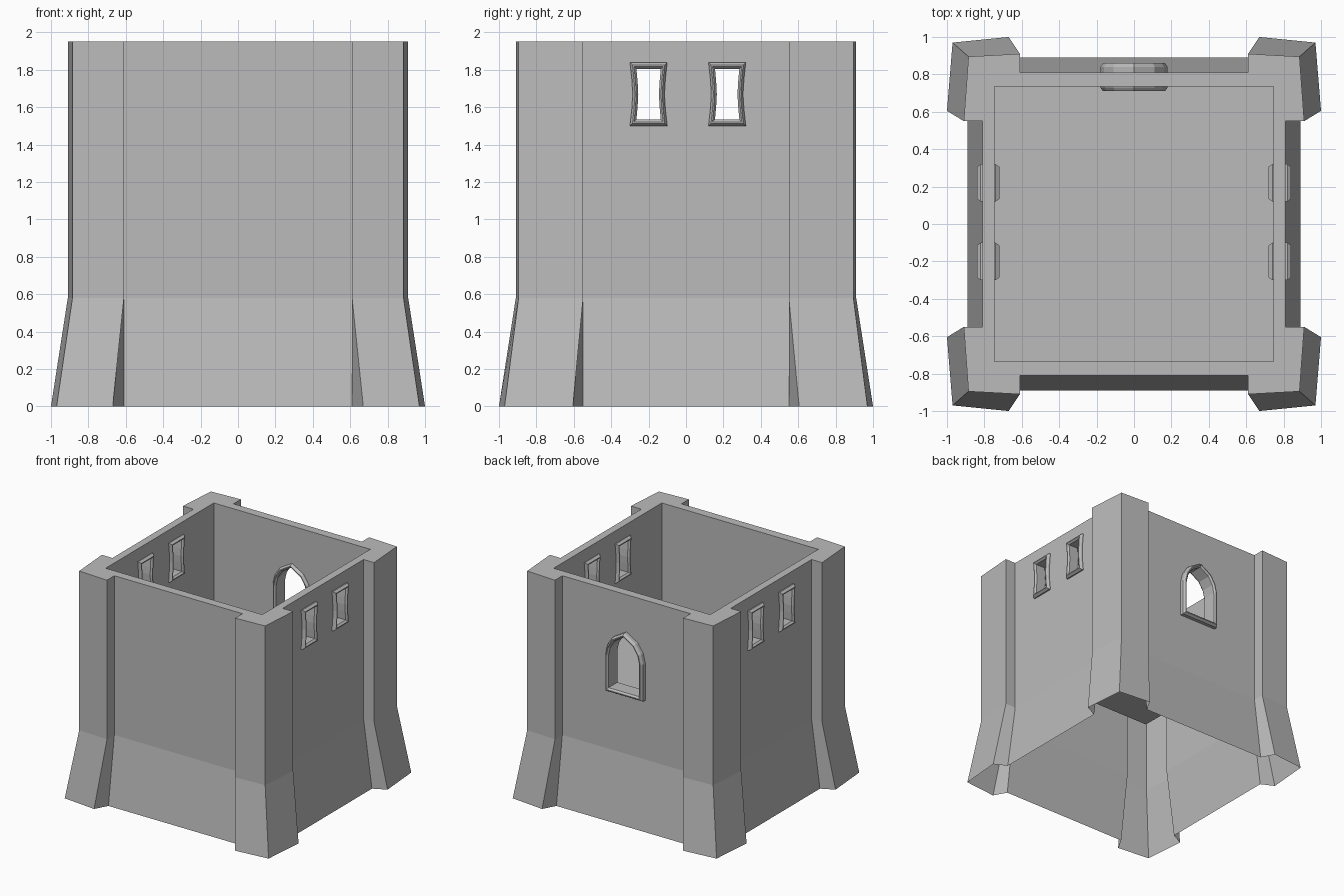
import bpy
import bmesh

if "Cube" in bpy.data.objects:
    bpy.data.objects.remove(bpy.data.objects["Cube"])

stone = bpy.data.materials.new("grey_stone")
stone.use_nodes = True
STONE = (0.5, 0.5, 0.5, 1)
stone.diffuse_color = STONE
stone.node_tree.nodes["Principled BSDF"].inputs["Base Color"].default_value = STONE


def loft(name, rings, closed=False):
    """Skin a stack of equal-length rings; cap the ends or join them into a loop."""
    bm = bmesh.new()
    loops = [[bm.verts.new(p) for p in ring] for ring in rings]
    n = len(loops[0])
    pairs = list(zip(loops, loops[1:]))
    if closed:
        pairs.append((loops[-1], loops[0]))
    else:
        bm.faces.new(loops[0])
        bm.faces.new(loops[-1])
    for a, b in pairs:
        for i in range(n):
            j = (i + 1) % n
            bm.faces.new((a[i], a[j], b[j], b[i]))
    bmesh.ops.recalc_face_normals(bm, faces=bm.faces)
    mesh = bpy.data.meshes.new(name)
    bm.to_mesh(mesh)
    bm.free()
    mesh.materials.append(stone)
    obj = bpy.data.objects.new(name, mesh)
    bpy.context.collection.objects.link(obj)
    return obj


def plan(quarter, z):
    """Mirror one corner's outline around the whole tower."""
    back = quarter[::-1]
    pts = quarter + [(-x, y) for x, y in back]
    pts += [(-x, -y) for x, y in quarter] + [(x, -y) for x, y in back]
    return [(x, y, z) for x, y in pts]


def inset(outline, amount):
    """Shrink an outline towards the middle of its bounding box."""
    us, vs = zip(*outline)
    cu, cv = (min(us) + max(us)) / 2, (min(vs) + max(vs)) / 2
    ku = 1 - 2 * amount / (max(us) - min(us))
    kv = 1 - 2 * amount / (max(vs) - min(vs))
    return [(cu + (u - cu) * ku, cv + (v - cv) * kv) for u, v in outline]


def place(outline, depth, axis):
    if axis == "x":
        return [(depth, u, v) for u, v in outline]
    return [(u, depth, v) for u, v in outline]


def frame(name, outline, near, far, axis, side=1):
    """Bevelled window surround reaching through the wall."""
    profile = [(0.014, near), (0, near + 0.02), (0, far - 0.02), (0.014, far),
               (0.022, far), (0.035, far - 0.015),
               (0.035, near + 0.015), (0.022, near)]
    return loft(name, [place(inset(outline, a), side * d, axis) for a, d in profile], True)


# Tower body with battered base and corner buttresses
base = [(0.89, 0.55), (1.0, 0.605), (0.97, 0.97), (0.67, 1.0), (0.61, 0.89)]
upper = [(0.81, 0.55), (0.91, 0.55), (0.885, 0.895), (0.61, 0.91), (0.61, 0.81)]
tower = loft("tower_walls", [plan(base, 0), plan(upper, 0.58), plan(upper, 1.95)])

# Window outlines
waist = [(0.1, 1.5), (0.09, 1.59), (0.085, 1.67), (0.09, 1.75), (0.1, 1.84)]
slit = waist + [(-u, v) for u, v in reversed(waist)]
arch_half = [(0.18, 1.09), (0.18, 1.41), (0.16, 1.49), (0.11, 1.565)]
arch = arch_half + [(0, 1.63)] + [(-u, v) for u, v in reversed(arch_half)]

# Room and window openings
room = [(0.745, 0.735)]
cutters = [loft("room_cutter", [plan(room, 1.08), plan(room, 2.2)])]
hole = inset(arch, 0.028)
cutters.append(loft("arch_cutter", [place(hole, d, "y") for d in (0.5, 1.1)]))
frame("arched_window_frame", arch, 0.71, 0.86, "y")
for label, offset in (("front", -0.2), ("back", 0.22)):
    shape = [(u + offset, v) for u, v in slit]
    hole = inset(shape, 0.028)
    cutters.append(loft(label + "_slit_cutter", [place(hole, d, "x") for d in (-1.1, 1.1)]))
    for side_name, side in (("left", 1), ("right", -1)):
        frame(f"{side_name}_{label}_window_frame", shape, 0.72, 0.84, "x", side)

for cutter in cutters:
    cutter.hide_render = True
    mod = tower.modifiers.new(cutter.name, "BOOLEAN")
    mod.operation = "DIFFERENCE"
    mod.solver = "EXACT"
    mod.object = cutter

# Bake the openings, then leave the underside open
bpy.context.view_layer.update()
deps = bpy.context.evaluated_depsgraph_get()
carved = bpy.data.meshes.new_from_object(tower.evaluated_get(deps))
tower.modifiers.clear()
tower.data = carved
for cutter in cutters:
    bpy.data.objects.remove(cutter)
bm = bmesh.new()
bm.from_mesh(carved)
under = [f for f in bm.faces if max(v.co.z for v in f.verts) < 0.001]
bmesh.ops.delete(bm, geom=under, context="FACES")
bm.to_mesh(carved)
bm.free()
